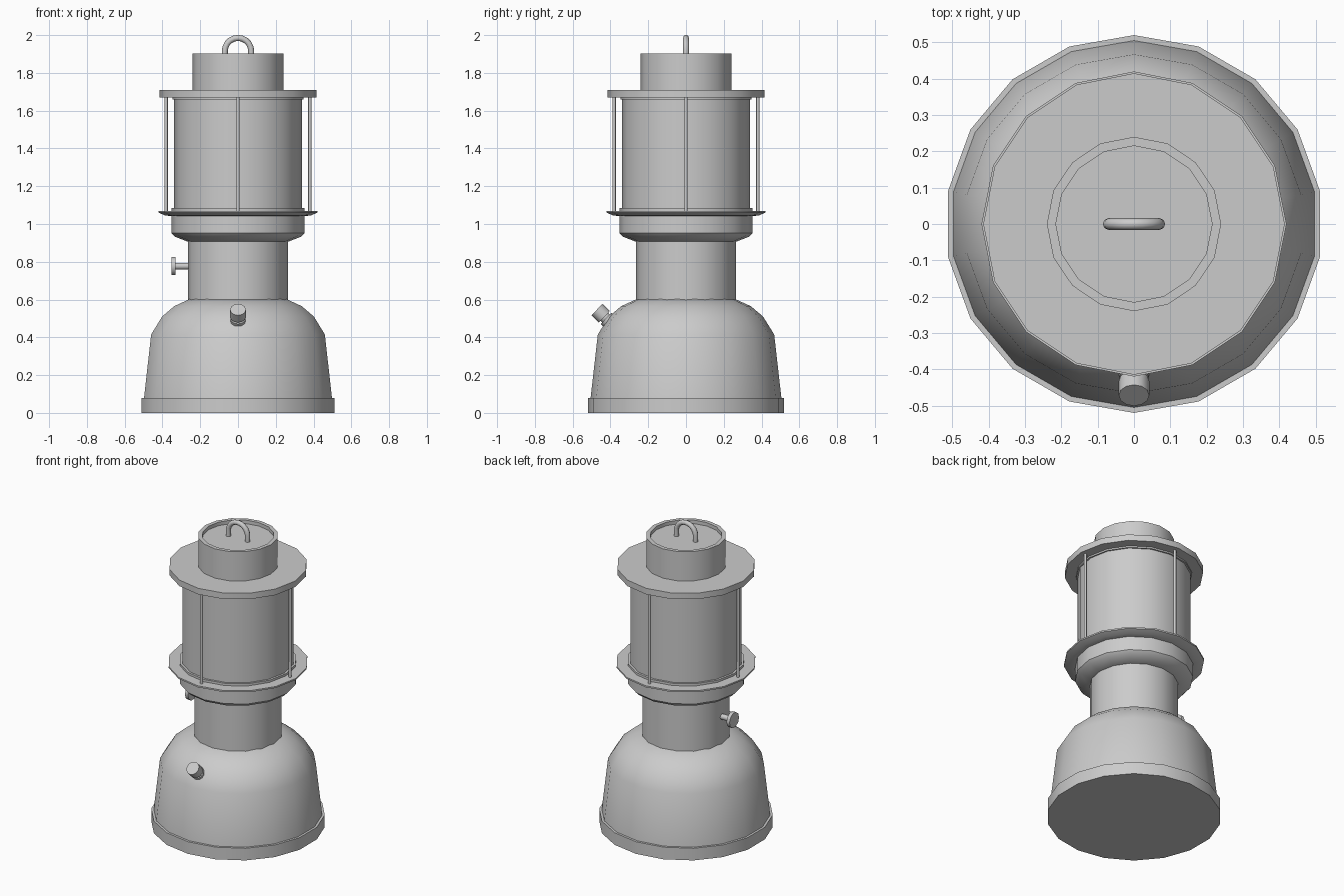
import bpy, bmesh, math
from mathutils import Vector, Matrix

if "Cube" in bpy.data.objects:
    bpy.data.objects.remove(bpy.data.objects["Cube"])


def finish(name, bm, angle=32):
    bmesh.ops.recalc_face_normals(bm, faces=bm.faces[:])
    me = bpy.data.meshes.new(name)
    bm.to_mesh(me)
    bm.free()
    ob = bpy.data.objects.new(name, me)
    bpy.context.collection.objects.link(ob)
    bpy.ops.object.select_all(action='DESELECT')
    ob.select_set(True)
    bpy.context.view_layer.objects.active = ob
    bpy.ops.object.shade_smooth_by_angle(angle=math.radians(angle))
    return ob


def lathe(name, profile, sides=16, origin=(0, 0, 0), axis=(0, 0, 1), angle=32):
    """Revolve (radius, height) points about an axis and cap both ends."""
    bm = bmesh.new()
    rot = Vector((0, 0, 1)).rotation_difference(Vector(axis)).to_matrix().to_4x4()
    mat = Matrix.Translation(origin) @ rot
    rings = []
    for r, z in profile:
        ring = []
        for i in range(sides):
            a = math.pi / 2 + 2 * math.pi * i / sides
            ring.append(bm.verts.new(mat @ Vector((r * math.cos(a), r * math.sin(a), z))))
        rings.append(ring)
    for lo, hi in zip(rings, rings[1:]):
        for i in range(sides):
            j = (i + 1) % sides
            bm.faces.new((lo[i], lo[j], hi[j], hi[i]))
    bm.faces.new(rings[0][::-1])
    bm.faces.new(rings[-1])
    return finish(name, bm, angle)


# Fuel tank with foot rim and domed shoulder
lathe("fuel_tank", [(0.52, 0), (0.52, 0.08), (0.505, 0.08), (0.467, 0.415),
                    (0.408, 0.51), (0.343, 0.565), (0.255, 0.605)], 18)

# Neck
lathe("neck", [(0.265, 0.58), (0.265, 0.92)])

# Burner collar and flared gallery flange
lathe("burner_collar", [(0.27, 0.908), (0.335, 0.933), (0.353, 0.952), (0.353, 1.05)])
lathe("lower_flange", [(0.35, 1.042), (0.385, 1.045), (0.42, 1.06), (0.42, 1.07), (0.35, 1.07)])
lathe("glass_seat", [(0.352, 1.06), (0.352, 1.085), (0.33, 1.085)])

# Glass globe
lathe("glass", [(0.338, 1.07), (0.338, 1.672)])
lathe("upper_glass_seat", [(0.348, 1.66), (0.348, 1.675)])

# Hood disc and chimney cap with recessed top
lathe("hood", [(0.415, 1.67), (0.415, 1.71)])
lathe("chimney_cap", [(0.24, 1.70), (0.24, 1.903), (0.215, 1.903), (0.215, 1.88)])

# Guard rods
for i, side in enumerate(("right", "back", "left", "front")):
    a = i * math.pi / 2
    lathe("guard_rod_" + side, [(0.009, 1.06), (0.009, 1.68)], 8,
          (0.38 * math.cos(a), 0.38 * math.sin(a), 0), angle=50)

# Valve knob on the left of the neck
lathe("valve_knob", [(0.018, 0), (0.018, 0.075), (0.05, 0.075), (0.05, 0.097)], 10,
      (-0.255, 0, 0.777), (-1, 0, 0), angle=40)

# Filler cap on the front shoulder, tilted upward
lathe("filler_cap", [(0.041, -0.04), (0.041, 0.038), (0.029, 0.038), (0.029, 0.05),
                     (0.042, 0.05), (0.042, 0.105)], 12,
      (0, -0.396, 0.474), (0, -0.72, 0.69))

# Hanging loop: round tube along an arch
path = [(-0.07, 1.865)]
path += [(-0.07 * math.cos(math.pi * k / 10), 1.915 + 0.07 * math.sin(math.pi * k / 10))
         for k in range(11)]
path += [(0.07, 1.865)]
curve = bpy.data.curves.new("loop_path", 'CURVE')
curve.dimensions = '3D'
curve.bevel_depth = 0.016
curve.bevel_resolution = 2
curve.use_fill_caps = True
spline = curve.splines.new('POLY')
spline.points.add(len(path) - 1)
for p, (x, z) in zip(spline.points, path):
    p.co = (x, 0, z, 1)
    p.radius = 1
loop = bpy.data.objects.new("hanging_loop", curve)
bpy.context.collection.objects.link(loop)
